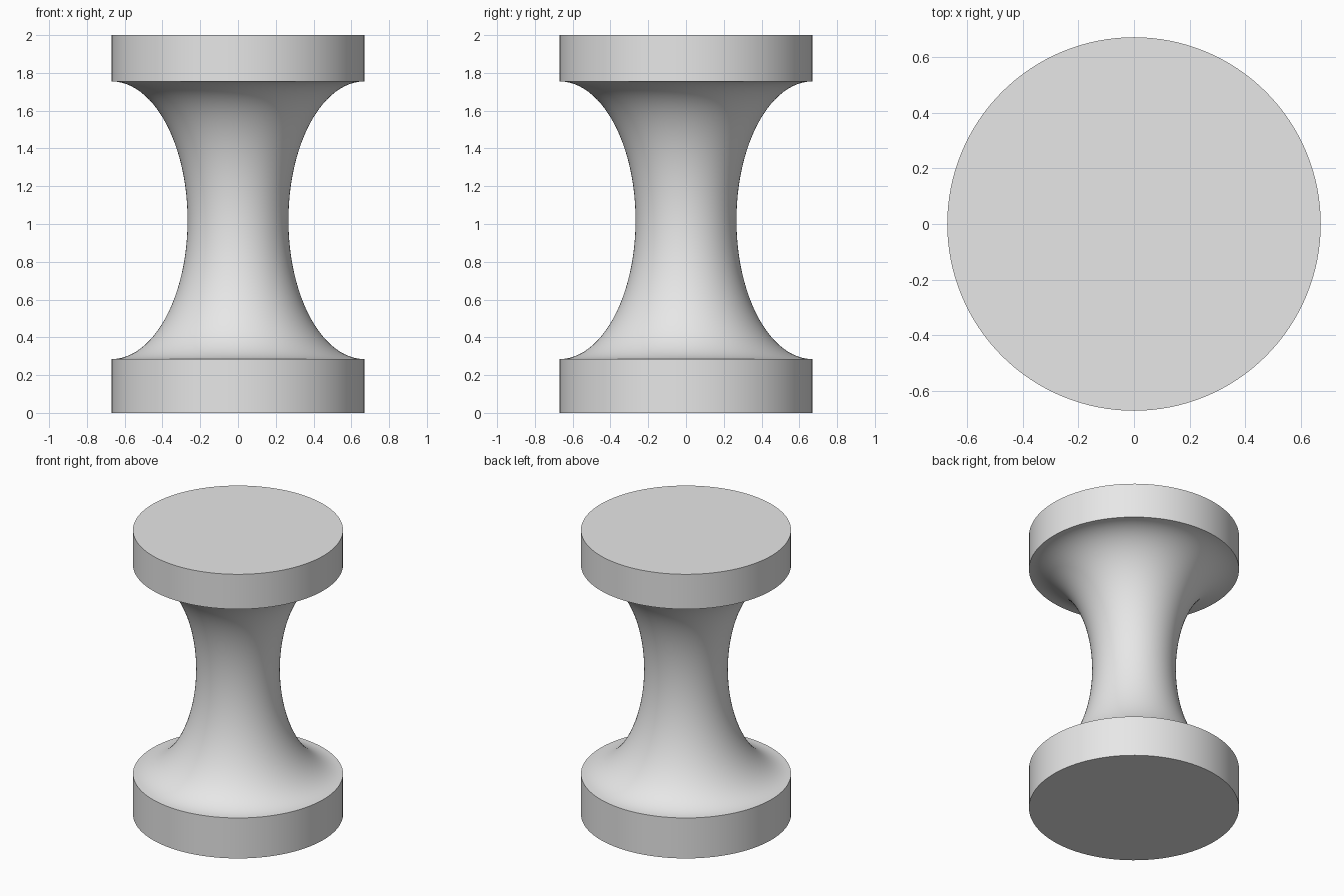
import bpy, bmesh, math
from mathutils import Matrix

cube = bpy.data.objects.get("Cube")
if cube:
    bpy.data.objects.remove(cube, do_unlink=True)

SIDES, STEPS = 128, 48
RADIUS, WAIST = 0.67, 0.267
LOW, HIGH, TOP = 0.285, 1.755, 2.0

grey = bpy.data.materials.new("plain grey")
grey.use_nodes = True
colour = (0.8, 0.8, 0.8, 1)
grey.diffuse_color = colour
grey.node_tree.nodes["Principled BSDF"].inputs["Base Color"].default_value = colour

# Profile: lower rim, concave half-ellipse neck, upper rim
mid, half = (LOW + HIGH) / 2, (HIGH - LOW) / 2
profile = [(RADIUS, 0)]
for i in range(STEPS + 1):
    a = math.pi * i / STEPS
    profile.append((RADIUS - (RADIUS - WAIST) * math.sin(a), mid - half * math.cos(a)))
profile.append((RADIUS, TOP))

# Turn the profile around the z axis and cap both ends
bm = bmesh.new()
rings = []
for r, z in profile:
    ring = bmesh.ops.create_circle(bm, segments=SIDES, radius=r,
                                   matrix=Matrix.Translation((0, 0, z)))
    rings.append(ring["verts"])
for low, high in zip(rings, rings[1:]):
    for i in range(SIDES):
        j = (i + 1) % SIDES
        bm.faces.new((low[i], low[j], high[j], high[i]))
bm.faces.new(rings[0])
bm.faces.new(rings[-1])
bmesh.ops.recalc_face_normals(bm, faces=bm.faces)

mesh = bpy.data.meshes.new("spool")
bm.to_mesh(mesh)
bm.free()
mesh.materials.append(grey)
spool = bpy.data.objects.new("spool", mesh)
bpy.context.collection.objects.link(spool)

# Smooth walls with crisp rims
bpy.ops.object.select_all(action="DESELECT")
spool.select_set(True)
bpy.context.view_layer.objects.active = spool
bpy.ops.object.shade_smooth_by_angle(angle=math.radians(30))
